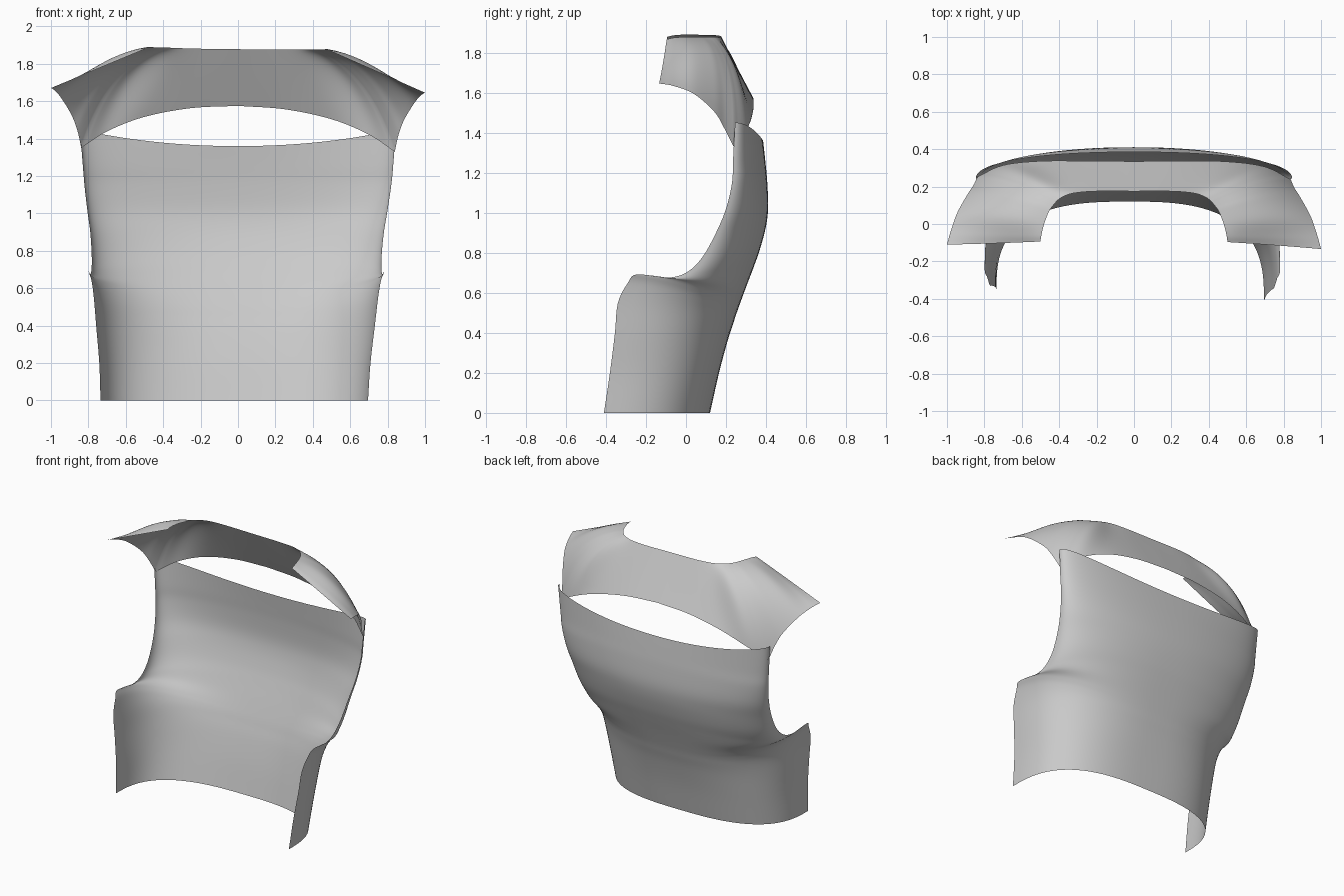
import bpy, bmesh
from math import sin, cos, pi


def spline(rows, steps):
    """Catmull-Rom through tuples of any length."""
    out = []
    for i in range(len(rows) - 1):
        p1, p2 = rows[i], rows[i + 1]
        p0 = rows[i - 1] if i else [2 * a - b for a, b in zip(p1, p2)]
        p3 = rows[i + 2] if i + 2 < len(rows) else [2 * b - a for a, b in zip(p1, p2)]
        for k in range(steps):
            t = k / steps
            out.append([0.5 * (2 * b + (c - a) * t + (2 * a - 5 * b + 4 * c - d) * t * t
                               + (3 * b - a - 3 * c + d) * t ** 3)
                        for a, b, c, d in zip(p0, p1, p2, p3)])
    out.append(list(rows[-1]))
    return out


def sheet(name, grid):
    """Smooth open cloth surface from a grid of points."""
    bm = bmesh.new()
    vs = [[bm.verts.new(p) for p in row] for row in grid]
    for a, b in zip(vs, vs[1:]):
        for i in range(len(a) - 1):
            bm.faces.new((a[i], b[i], b[i + 1], a[i + 1]))
    bm.normal_update()
    # the outside of the garment faces the back at the middle
    if sum(f.normal.y * f.calc_area() for f in bm.faces) < 0:
        bmesh.ops.reverse_faces(bm, faces=bm.faces[:])
    for f in bm.faces:
        f.smooth = True
    me = bpy.data.meshes.new(name)
    bm.to_mesh(me)
    bm.free()
    ob = bpy.data.objects.new(name, me)
    bpy.context.collection.objects.link(ob)
    return ob


# Back panel: centre height, centre y, edge x, edge y, edge height, squareness
panel = [
    (0.00, 0.120, 0.715, -0.410, 0.000, 2.8),
    (0.20, 0.165, 0.725, -0.380, 0.200, 2.8),
    (0.36, 0.208, 0.745, -0.355, 0.400, 2.7),
    (0.45, 0.237, 0.760, -0.340, 0.550, 2.7),
    (0.49, 0.250, 0.775, -0.290, 0.650, 2.7),
    (0.53, 0.264, 0.790, -0.245, 0.692, 2.7),
    (0.62, 0.297, 0.782, -0.100, 0.675, 2.6),
    (0.72, 0.335, 0.775, 0.000, 0.700, 2.4),
    (0.81, 0.367, 0.775, 0.080, 0.775, 2.3),
    (0.92, 0.397, 0.785, 0.150, 0.900, 2.2),
    (1.02, 0.410, 0.803, 0.200, 1.020, 2.2),
    (1.15, 0.406, 0.820, 0.230, 1.150, 2.2),
    (1.25, 0.397, 0.830, 0.235, 1.260, 2.2),
    (1.36, 0.385, 0.845, 0.245, 1.450, 2.2),
]
N = 28
grid = []
for zc, yb, xe, ye, ze, n in spline(panel, 5):
    row = []
    for i in range(-N, N + 1):
        t = abs(i) / N
        s = 1 if i >= 0 else -1
        y0 = ye + (0.06 * max(0, 1 - ze / 0.7) if s < 0 else 0)
        x = s * xe * sin(t * pi / 2) ** (2 / n)
        y = y0 + (yb - y0) * max(0, cos(t * pi / 2)) ** (2 / n)
        k = (zc / 1.36) ** 2
        w = k * t * t * (3 - 2 * t) + (1 - k) * t ** 1.5
        z = zc + (ze - zc) * w
        row.append((x - 0.02 * max(0, 1 - z / 1.2), y, max(0, z)))
    grid.append(row)
sheet("back_panel", grid)

# Shoulder yoke: neck edge xyz, outer edge xyz, outward bulge xyz
yoke = [
    (0.00, 0.175, 1.878, 0.00, 0.335, 1.575, 0, 0, 0),
    (0.20, 0.175, 1.878, 0.25, 0.337, 1.560, 0, 0, 0),
    (0.32, 0.165, 1.880, 0.50, 0.335, 1.510, 0, 0, 0.02),
    (0.38, 0.145, 1.882, 0.70, 0.310, 1.430, 0.03, 0.03, 0.05),
    (0.41, 0.125, 1.882, 0.838, 0.245, 1.340, 0.04, 0.04, 0.08),
    (0.435, 0.095, 1.882, 0.858, 0.200, 1.430, 0.03, 0.03, 0.08),
    (0.455, 0.065, 1.883, 0.89, 0.150, 1.515, 0.02, 0.02, 0.07),
    (0.48, 0.00, 1.884, 0.945, 0.050, 1.605, 0.01, 0.01, 0.05),
    (0.495, -0.06, 1.880, 0.98, -0.050, 1.645, 0, 0, 0.02),
    (0.50, -0.095, 1.872, 1.00, -0.122, 1.658, 0, 0, 0),
]
# the lower corner stays sharp, so the bottom edge and armhole are separate runs
half = spline(yoke[:5], 6) + spline(yoke[4:], 6)[1:]
M = 20
grid = []
for s, rows in ((-1, half[:0:-1]), (1, half)):
    for r in rows:
        col = []
        for j in range(M + 1):
            v = j / M
            x, y, z = (r[c] + (r[c + 3] - r[c]) * v + 4 * v * (1 - v) * r[c + 6]
                       for c in range(3))
            x *= s
            col.append((x, y - 0.012 * x ** 3, z - 0.0125 * x))
        grid.append(col)
sheet("shoulder_yoke", grid)
